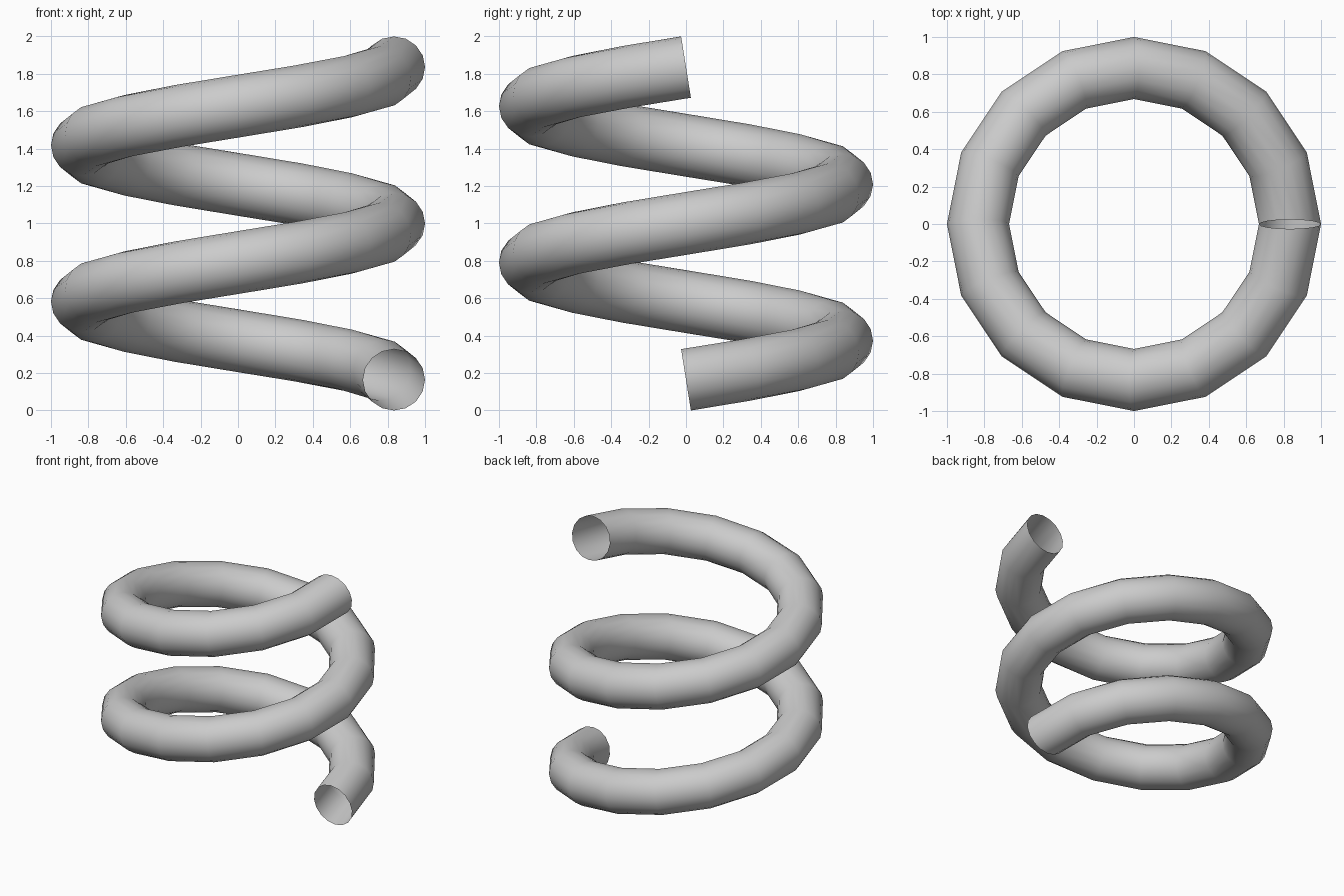
import bpy, bmesh
from math import pi, sin, cos, atan2
from mathutils import Vector

if "Cube" in bpy.data.objects:
    bpy.data.objects.remove(bpy.data.objects["Cube"])

COIL_R, TUBE_R = 0.834, 0.166      # centreline and tube radius
PITCH, TURNS = 0.836, 2            # rise per turn
STEPS, SIDES = 16, 16              # rings per turn, sides of the tube

lean = atan2(PITCH, 2 * pi * COIL_R)
z0 = TUBE_R * cos(lean)

bm = bmesh.new()


def ring(i):
    """Tube cross-section square to the helix at step i."""
    a = 2 * pi * i / STEPS
    out = Vector((cos(a), sin(a), 0))
    along = Vector((-sin(a), cos(a), 0))
    up = Vector((0, 0, cos(lean))) - along * sin(lean)
    centre = out * COIL_R + Vector((0, 0, z0 + PITCH * i / STEPS))
    return [bm.verts.new(centre + TUBE_R * (out * cos(t) + up * sin(t)))
            for t in (2 * pi * k / SIDES for k in range(SIDES))]


# Open-ended coiled tube
rings = [ring(i) for i in range(STEPS * TURNS + 1)]
for r, s in zip(rings, rings[1:]):
    for k in range(SIDES):
        n = (k + 1) % SIDES
        bm.faces.new((r[k], r[n], s[n], s[k])).smooth = True
bmesh.ops.recalc_face_normals(bm, faces=bm.faces)

mesh = bpy.data.meshes.new("coil_spring")
bm.to_mesh(mesh)
bm.free()
# Make sure the normals point away from the tube centreline
p = mesh.polygons[0]
a = pi / STEPS
mid = Vector((COIL_R * cos(a), COIL_R * sin(a), z0 + PITCH / STEPS / 2))
if p.normal.dot(p.center - mid) < 0:
    mesh.flip_normals()
bpy.context.collection.objects.link(bpy.data.objects.new("coil_spring", mesh))
